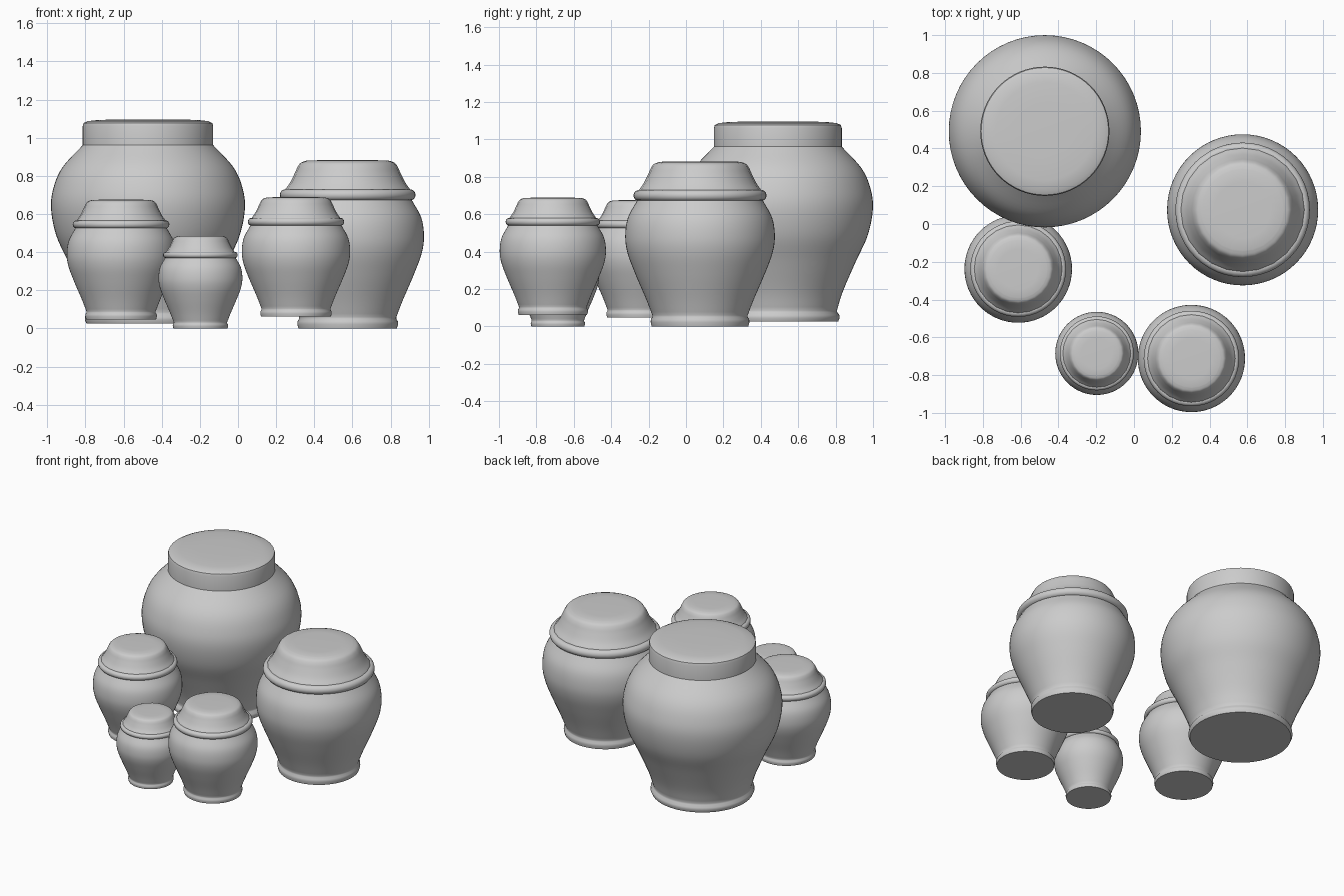
import bpy, bmesh, math
from mathutils import Vector

if "Cube" in bpy.data.objects:
    bpy.data.objects.remove(bpy.data.objects["Cube"])


def smooth_profile(pts, steps=5):
    """Catmull-Rom curve through (radius, height) points."""
    p = [Vector(q) for q in pts]
    p = [2 * p[0] - p[1]] + p + [2 * p[-1] - p[-2]]
    out = []
    for i in range(1, len(p) - 2):
        a, b, c, d = p[i - 1:i + 3]
        for k in range(steps):
            t = k / steps
            out.append(0.5 * (2 * b + (c - a) * t + (2 * a - 5 * b + 4 * c - d) * t * t
                              + (3 * b - a - 3 * c + d) * t ** 3))
    return [tuple(v) for v in out] + [tuple(pts[-1])]


def lathe(name, profile, loc, scale=1.0, sides=64):
    """Closed solid of revolution with flat caps at both ends."""
    bm = bmesh.new()
    rings = []
    for r, z in profile:
        rings.append([bm.verts.new((r * scale * math.cos(2 * math.pi * i / sides),
                                    r * scale * math.sin(2 * math.pi * i / sides),
                                    z * scale)) for i in range(sides)])
    for lo, hi in zip(rings, rings[1:]):
        for i in range(sides):
            j = (i + 1) % sides
            bm.faces.new((lo[i], lo[j], hi[j], hi[i]))
    bm.faces.new(rings[0][::-1])
    bm.faces.new(rings[-1])
    mesh = bpy.data.meshes.new(name)
    bm.to_mesh(mesh)
    bm.free()
    ob = bpy.data.objects.new(name, mesh)
    ob.location = loc
    bpy.context.collection.objects.link(ob)
    finish(ob)


def finish(ob):
    bpy.ops.object.select_all(action='DESELECT')
    ob.select_set(True)
    bpy.context.view_layer.objects.active = ob
    bpy.ops.object.shade_smooth_by_angle(angle=math.radians(35))


# Ginger-style jar: footed body, rolled collar, domed lid
BODY = [(0.258, 0), (0.264, 0.022), (0.263, 0.038), (0.255, 0.05)] + smooth_profile(
    [(0.255, 0.06), (0.29, 0.15), (0.346, 0.28), (0.387, 0.39), (0.4, 0.48),
     (0.386, 0.58), (0.335, 0.675)])
LID = [(0.335, 0.68), (0.335, 0.71)] + smooth_profile(
    [(0.328, 0.728), (0.302, 0.765), (0.277, 0.815), (0.262, 0.848), (0.245, 0.869),
     (0.215, 0.88)], 4) + [(0.15, 0.882)]


def lidded_jar(name, loc, scale):
    lathe(name + "_body", BODY, loc, scale)
    lathe(name + "_lid", LID, loc, scale, 24)
    bpy.ops.mesh.primitive_torus_add(
        major_segments=48, minor_segments=14, major_radius=0.326 * scale,
        minor_radius=0.03 * scale,
        location=(loc[0], loc[1], loc[2] + 0.7 * scale))
    ob = bpy.context.object
    ob.name = name + "_collar"
    finish(ob)


lidded_jar("right_jar", (0.575, 0.075, 0), 1.0)
lidded_jar("left_jar", (-0.613, -0.238, 0.047), 0.712)
lidded_jar("small_jar", (-0.197, -0.685, 0), 0.55)
lidded_jar("front_jar", (0.304, -0.712, 0.062), 0.71)

# Large jar with a flat drum lid
BIG = [(0.322, 0), (0.331, 0.02), (0.329, 0.036), (0.318, 0.05)] + smooth_profile(
    [(0.316, 0.06), (0.347, 0.16), (0.416, 0.32), (0.48, 0.46), (0.508, 0.6),
     (0.496, 0.71), (0.448, 0.82), (0.338, 0.94)])
big_loc = (-0.472, 0.491, 0.025)
lathe("large_jar_body", BIG, big_loc)
lathe("large_jar_lid", [(0.342, 0.933), (0.342, 1.035), (0.337, 1.052), (0.315, 1.062),
                        (0.26, 1.068), (0.15, 1.071)], big_loc)
